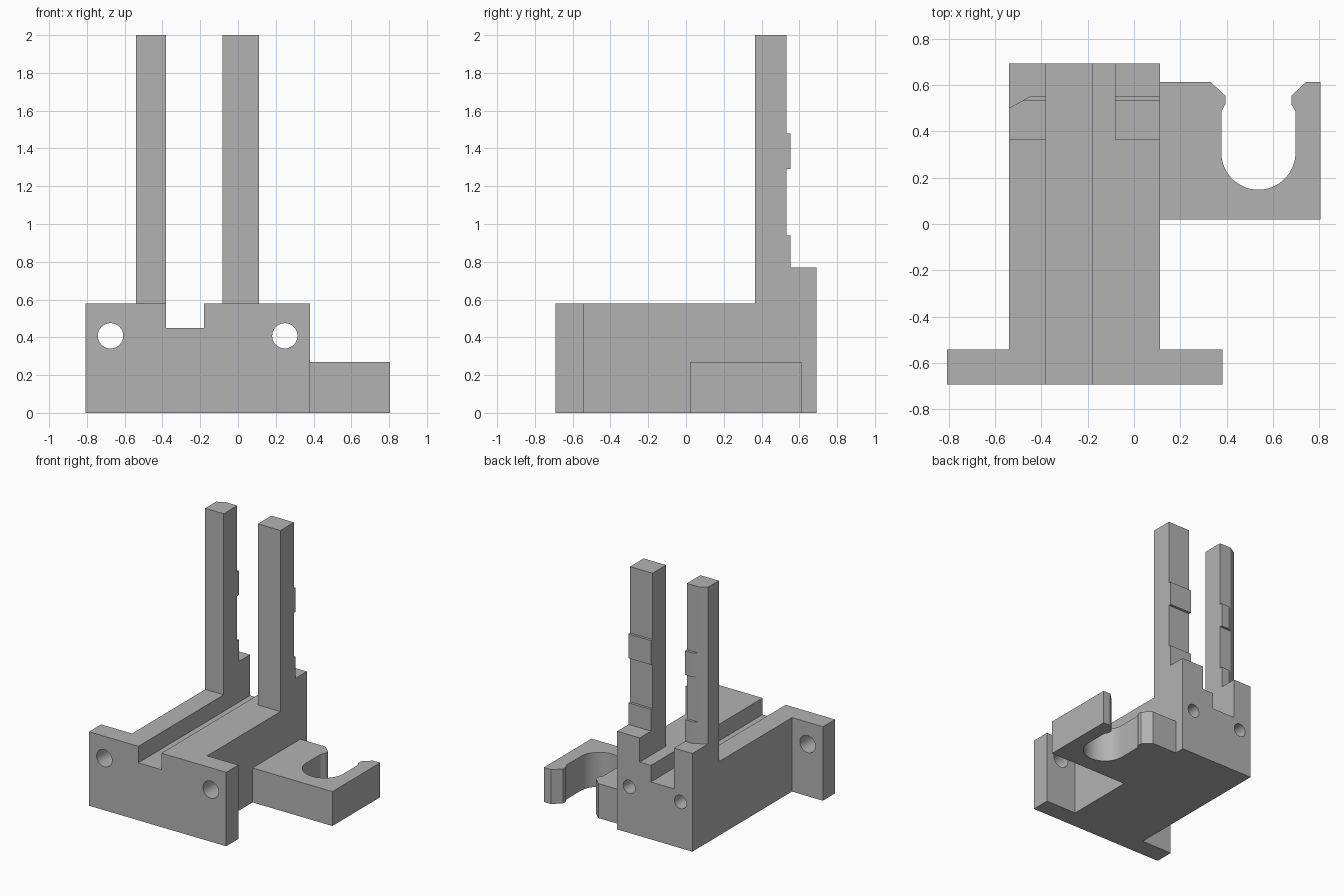
import bpy, bmesh
from math import sin, cos, pi, radians
from mathutils import Vector

cube = bpy.data.objects.get("Cube")
if cube:
    bpy.data.objects.remove(cube, do_unlink=True)

# One plain grey
grey = bpy.data.materials.new("plain_grey")
grey.use_nodes = True
colour = (0.45, 0.45, 0.45, 1)
grey.diffuse_color = colour
grey.node_tree.nodes["Principled BSDF"].inputs["Base Color"].default_value = colour


def prism(name, outline, axis, start, end):
    """Extrude an outline along z (points are x, y) or y (points are x, z)."""
    bm = bmesh.new()
    if axis == "z":
        verts = [bm.verts.new((a, b, start)) for a, b in outline]
        move = Vector((0, 0, end - start))
    else:
        verts = [bm.verts.new((a, start, b)) for a, b in outline]
        move = Vector((0, end - start, 0))
    face = bm.faces.new(verts)
    result = bmesh.ops.extrude_face_region(bm, geom=[face], use_keep_orig=True)
    new = [g for g in result["geom"] if isinstance(g, bmesh.types.BMVert)]
    bmesh.ops.translate(bm, verts=new, vec=move)
    bmesh.ops.recalc_face_normals(bm, faces=bm.faces)
    mesh = bpy.data.meshes.new(name)
    bm.to_mesh(mesh)
    bm.free()
    mesh.materials.append(grey)
    obj = bpy.data.objects.new(name, mesh)
    bpy.context.collection.objects.link(obj)
    return obj


def rect(x0, x1, y0, y1):
    return [(x0, y0), (x1, y0), (x1, y1), (x0, y1)]


def arc(cx, cy, r, a0, a1, steps):
    return [(cx + r * cos(a0 + (a1 - a0) * i / steps),
             cy + r * sin(a0 + (a1 - a0) * i / steps)) for i in range(steps + 1)]


def drill(obj, x, z, r, y0, y1):
    """Cut a round hole running along y."""
    cutter = prism("hole_cutter", arc(x, z, r, 0, 2 * pi, 48)[:-1], "y", y0, y1)
    cutter.hide_render = True
    mod = obj.modifiers.new("hole", "BOOLEAN")
    mod.operation, mod.solver, mod.object = "DIFFERENCE", "EXACT", cutter
    bpy.context.view_layer.objects.active = obj
    bpy.ops.object.modifier_apply(modifier=mod.name)
    bpy.data.objects.remove(cutter, do_unlink=True)


def smooth(obj):
    for poly in obj.data.polygons:
        poly.use_smooth = True
    obj.data.set_sharp_from_angle(angle=radians(25))


BACK, FLANGE_BACK = 0.692, -0.542
LEFT, RIGHT = 0.112, -0.54
SLOT0, SLOT1, SLOT_Z, TOP = -0.38, -0.18, 0.45, 0.58


def slotted(x0, x1):
    return [(x0, 0), (x1, 0), (x1, TOP), (SLOT1, TOP), (SLOT1, SLOT_Z),
            (SLOT0, SLOT_Z), (SLOT0, TOP), (x0, TOP)]


# Long slotted body with two blind holes in the back
body = prism("body", slotted(RIGHT, LEFT), "y", FLANGE_BACK, BACK)
for x in (-0.437, 0.008):
    drill(body, x, 0.362, 0.052, BACK - 0.35, BACK + 0.1)
smooth(body)

# Front flange with two through holes
flange = prism("front_flange", slotted(-0.808, 0.382), "y", -BACK, FLANGE_BACK)
for x in (-0.675, 0.248):
    drill(flange, x, 0.408, 0.067, -BACK - 0.1, FLANGE_BACK + 0.1)
smooth(flange)

# Posts, their bases and the raised pads on their backs
P0, P1, PAD, BASE = 0.365, 0.533, 0.553, 0.77
right_post = [(RIGHT, P0), (SLOT0, P0), (SLOT0, P1), (-0.48, P1), (RIGHT, 0.5)]
right_pad = [(-0.48, P1), (SLOT0, P1), (SLOT0, PAD), (-0.445, PAD)]
sides = {
    "right": (RIGHT, SLOT0, right_post, right_pad),
    "left": (-0.083, LEFT, rect(-0.083, LEFT, P0, P1), rect(-0.083, LEFT, P1, PAD)),
}
for side, (x0, x1, post, pad) in sides.items():
    prism(side + "_post_base", rect(x0, x1, P0, BACK), "z", TOP, BASE)
    prism(side + "_post", post, "z", BASE, 2)
    prism(side + "_lower_pad", pad, "z", BASE, 0.94)
    prism(side + "_upper_pad", pad, "z", 1.29, 1.48)

# Side clip with an open round-bottomed mouth, its lip mirrored about the centre
CX, R, H0, H1 = 0.537, 0.16, 0.02, 0.612
lip = [(0.205, H1), (0.142, 0.553), (0.142, 0.518), (R, 0.486)]
mouth = [(CX - dx, y) for dx, y in lip]
mouth += arc(CX, 0.308, R, pi, 2 * pi, 32)
mouth += [(CX + dx, y) for dx, y in reversed(lip)]
clip = prism("side_clip", [(LEFT, H0), (LEFT, H1)] + mouth + [(0.805, H1), (0.805, H0)],
             "z", 0, 0.27)
smooth(clip)
